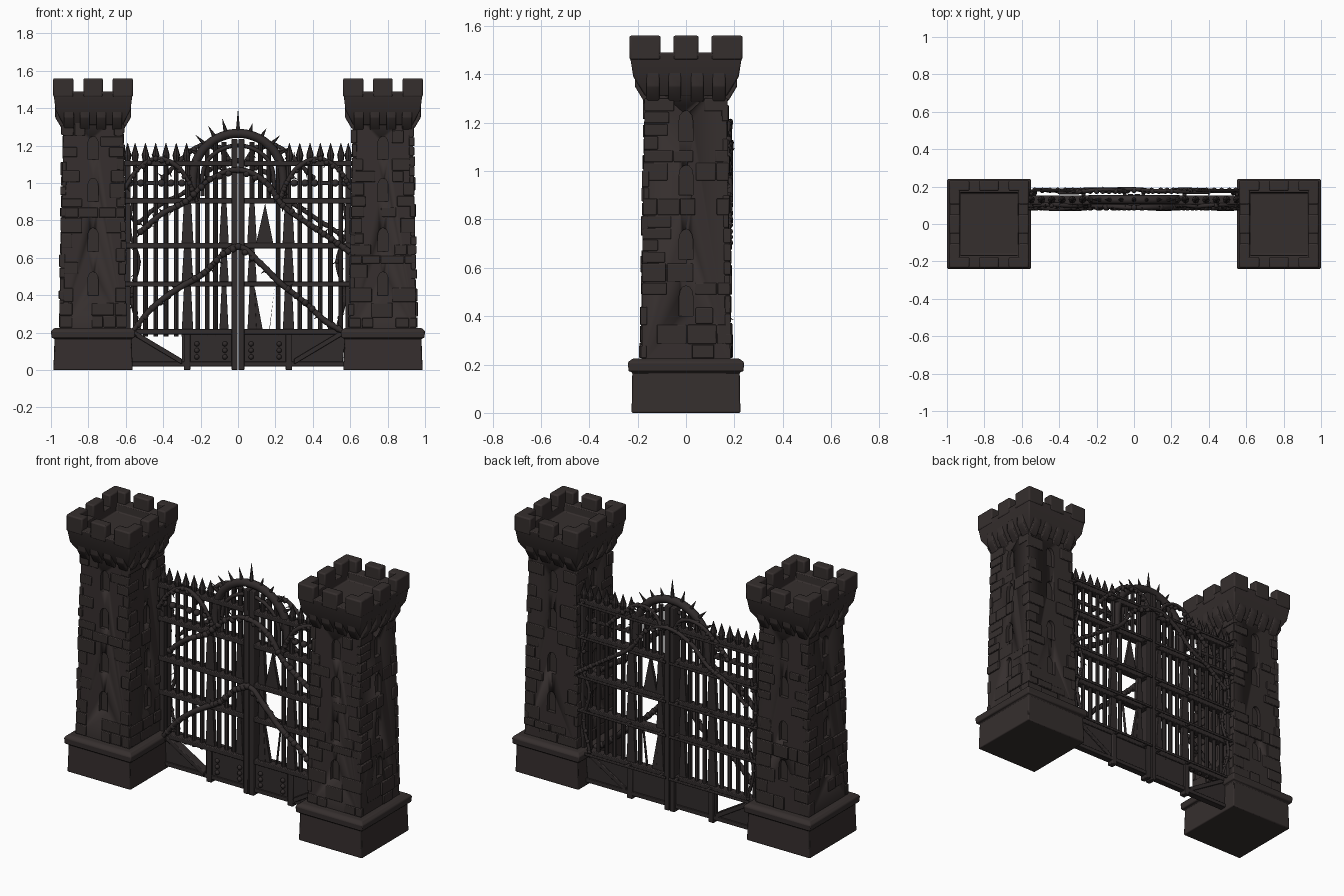
import bpy, bmesh, math, random
from mathutils import Matrix, Vector

if "Cube" in bpy.data.objects:
    bpy.data.objects.remove(bpy.data.objects["Cube"])
rng = random.Random(4)


def material(name, col):
    m = bpy.data.materials.new(name)
    m.use_nodes = True
    m.diffuse_color = (*col, 1)
    m.node_tree.nodes["Principled BSDF"].inputs["Base Color"].default_value = (*col, 1)
    return m


STONE = material("dark_stone", (0.036, 0.028, 0.027))
IRON = material("dark_iron", (0.031, 0.025, 0.025))


def activate(ob):
    bpy.ops.object.select_all(action='DESELECT')
    ob.select_set(True)
    bpy.context.view_layer.objects.active = ob


def finish(name, bm, mat, bevel=0.0, angle=35):
    bmesh.ops.recalc_face_normals(bm, faces=bm.faces)
    me = bpy.data.meshes.new(name)
    bm.to_mesh(me)
    bm.free()
    ob = bpy.data.objects.new(name, me)
    bpy.context.collection.objects.link(ob)
    me.materials.append(mat)
    activate(ob)
    bpy.ops.object.shade_smooth_by_angle(angle=math.radians(angle))
    if bevel:
        mod = ob.modifiers.new("soft_edges", 'BEVEL')
        mod.width, mod.segments = bevel, 2
    return ob


def box(bm, x0, x1, y0, y1, z0, z1, base=Matrix()):
    c = Vector((x0 + x1, y0 + y1, z0 + z1)) / 2
    size = Matrix.Diagonal((x1 - x0, y1 - y0, z1 - z0, 1))
    bmesh.ops.create_cube(bm, size=1, matrix=base @ Matrix.Translation(c) @ size)


def cone(bm, p, q, r1, r2, seg=8):
    p, q = Vector(p), Vector(q)
    rot = (q - p).to_track_quat('Z', 'Y').to_matrix().to_4x4()
    bmesh.ops.create_cone(bm, cap_ends=True, segments=seg, radius1=r1, radius2=r2,
                          depth=(q - p).length, matrix=Matrix.Translation((p + q) / 2) @ rot)


def ball(bm, p, r):
    bmesh.ops.create_icosphere(bm, subdivisions=2, radius=r, matrix=Matrix.Translation(p))


def prism(bm, pts, y0, y1, base=Matrix()):
    face = bm.faces.new([bm.verts.new(base @ Vector((x, y0, z))) for x, z in pts])
    new = bmesh.ops.extrude_face_region(bm, geom=[face])["geom"]
    move = base.to_3x3() @ Vector((0, y1 - y0, 0))
    bmesh.ops.translate(bm, verts=[v for v in new if isinstance(v, bmesh.types.BMVert)], vec=move)


def loft(bm, rings, cx):
    """Stack rectangular rings (z, half x, half y) and cap both ends."""
    loops = [[bm.verts.new((cx + i * hx, j * hy, z)) for i, j in
              ((-1, -1), (1, -1), (1, 1), (-1, 1))] for z, hx, hy in rings]
    for a, b in zip(loops, loops[1:]):
        for k in range(4):
            n = (k + 1) % 4
            bm.faces.new((a[k], a[n], b[n], b[k]))
    bm.faces.new(loops[0])
    bm.faces.new(loops[-1])


# ---- towers ----
SLITS = (0.40, 0.635, 0.90, 1.125)


def half(z, side):
    t = (z - 0.2) / 1.15
    hx, hy = 0.177 - 0.02 * t, 0.184 - 0.018 * t
    return (hx, hy) if side % 2 == 0 else (hy, hx)


def tower(side_name, cx):
    sides = [Matrix.Translation((cx, 0, 0)) @ Matrix.Rotation(k * math.pi / 2, 4, 'Z')
             for k in range(4)]
    # plinth with overhanging ledge
    bm = bmesh.new()
    loft(bm, [(0, .212, .225), (.168, .206, .222), (.172, .222, .238), (.21, .225, .24),
              (.225, .205, .22)], cx)
    finish(side_name + "_tower_base", bm, STONE, 0.006)
    # tapered shaft with arched slits cut into every side
    bm = bmesh.new()
    loft(bm, [(.2, *half(.2, 0)), (1.38, *half(1.38, 0))], cx)
    shaft = finish(side_name + "_tower_shaft", bm, STONE)
    bm = bmesh.new()
    for k, base in enumerate(sides):
        for z in SLITS:
            d = half(z + .06, k)[1]
            arch = [(-.028, z), (.028, z)] + [
                (.028 * math.cos(a * math.pi / 6), z + .085 + .04 * math.sin(a * math.pi / 6))
                for a in range(7)]
            prism(bm, arch, -d - .03, -d + .022, base)
    cutter = finish("slit_cutter", bm, STONE)
    cutter.hide_render = True
    activate(shaft)
    mod = shaft.modifiers.new("slits", 'BOOLEAN')
    mod.operation, mod.object = 'DIFFERENCE', cutter
    bpy.ops.object.modifier_apply(modifier=mod.name)
    bpy.data.objects.remove(cutter)
    # uneven raised stones in courses, kept clear of the slits
    bm = bmesh.new()
    for k, base in enumerate(sides):
        z = 0.225
        while z < 1.27:
            h = rng.uniform(.045, .085)
            w, d = half(z + h / 2, k)
            u = -w - .006
            while u < w - .02:
                e = u + rng.uniform(.06, .13)
                e = w + .006 if e > w - .03 else e
                near = u < .036 and e > -.036 and any(z < s + .135 and z + h > s - .01 for s in SLITS)
                if not near and rng.random() < .72:
                    out = rng.uniform(.002, .012)
                    box(bm, u + .002, e - .002, -d - out, -d + .02, z + .002, z + h - .002, base)
                u = e
            z += h
    finish(side_name + "_tower_stones", bm, STONE, 0.004)
    # flared crown with a sunken roof, corbels and battlements
    bm = bmesh.new()
    loft(bm, [(1.31, .158, .168), (1.39, .2, .218), (1.49, .213, .234), (1.49, .157, .168),
              (1.44, .155, .165)], cx)
    finish(side_name + "_tower_crown", bm, STONE, 0.006)
    bm = bmesh.new()
    for k, base in enumerate(sides):
        w, d = (.213, .234) if k % 2 == 0 else (.234, .213)
        for a, b in ((-w, -.105), (-.052, .052), (.105, w)):
            box(bm, a, b, -d, -d + .058, 1.46, 1.56, base)
    finish(side_name + "_tower_merlons", bm, STONE, 0.008)
    bm = bmesh.new()
    for k, base in enumerate(sides):
        w, d = half(1.32, k)
        turn = base @ Matrix.Rotation(math.pi / 2, 4, 'Z')
        for c in (-.82, -.28, .28, .82):
            c = -c * w
            prism(bm, [(-d + .02, 1.27), (-d - .012, 1.295), (-d - .045, 1.35), (-d - .045, 1.41),
                       (-d + .02, 1.41)], c - .026, c + .026, turn @ Matrix.Rotation(0, 4, 'Z'))
    # the corbel profile is drawn along local x, so one extra quarter turn covers all sides
    finish(side_name + "_tower_corbels", bm, STONE, 0.005)


tower("left", 0.775)
tower("right", -0.775)

# ---- gate leaves ----
Y = 0.13
bars, planks, rails, spears = (bmesh.new() for _ in range(4))
for s in (-1, 1):
    for x in (.12, .165, .215, .33, .385, .44, .495, .55):
        low = .9 if s > 0 and x < .2 else .18
        high = 1.13 if x > .25 else 1.03 + math.sqrt(.235 ** 2 - x * x)
        cone(bars, (s * x, Y, low), (s * x, Y, high), .0125, .0125)
    # spear points along the top rail
    for x in (.275, .33, .385, .44, .495, .55, .59):
        cone(spears, (s * x, Y, 1.09), (s * x, Y, 1.15), .01, .02)
        cone(spears, (s * x, Y, 1.15), (s * x, Y, 1.215), .02, .001)
    # wide ragged planks, stiles and feet
    for x, w in ((.075, .02), (.27, .026)):
        for z0, z1 in ((.18, .46), (.46, .67), (.67, .92)):
            prism(planks, [(s * x - w - .006, z0), (s * x + w + .006, z0), (s * x + w - .008, z1),
                           (s * x - w + .008, z1)], Y - .012, Y + .012)
        cone(bars, (s * x, Y, .9), (s * x, Y, 1.22 if x < .1 else 1.13), .014, .014)
    box(rails, *sorted((s * .003, s * .034)), Y - .03, Y + .03, 0, 1.235)
    box(rails, *sorted((s * .575, s * .605)), Y - .02, Y + .02, .03, 1.12)
    box(rails, *sorted((s * .255, s * .29)), Y - .022, Y + .022, 0, .21)
    # crossing rails with a thin strap behind
    for z in (.205, .46, .665, .905, 1.105):
        box(rails, *sorted((s * .004, s * .61)), Y - .026, Y + .022, z - .014, z + .014)
        box(rails, *sorted((s * .01, s * .6)), .174, .184, z - .008, z + .008)
        for x in (.05, .27, .58):
            box(rails, s * x - .01, s * x + .01, Y, .18, z - .008, z + .008)
    box(rails, *sorted((s * .25, s * .6)), Y - .008, Y + .008, .99, 1.01)
    for x in (.3, .358, .41, .52, .575):
        ball(rails, (s * x, Y - .012, 1.0), .02)
# broken spikes in the open part of the left leaf
prism(planks, [(.095, .67), (.19, .67), (.145, .89)], Y - .01, Y + .01)
for x in (.09, .195):
    prism(planks, [(x - .03, .2), (x + .045 * (1 if x < .1 else -.6), .2), (x, .44)], Y - .01, Y + .01)
finish("gate_bars", bars, IRON)
finish("gate_planks", planks, IRON, 0.003)
finish("gate_rails", rails, IRON, 0.004)
finish("gate_spears", spears, IRON)

# ---- lower kick plates with rivets ----
bm = bmesh.new()
prism(bm, [(.01, .035), (.56, .035), (.575, .2), (.01, .2)], Y - .012, Y + .012)
prism(bm, [(-.01, .035), (-.3, .035), (-.3, .2), (-.01, .2)], Y - .012, Y + .012)
prism(bm, [(-.3, .035), (-.56, .2), (-.585, .2), (-.585, .035)], Y - .012, Y + .012)
for s in (-1, 1):
    prism(bm, [(s * .3, .03), (s * .56, .185), (s * .56, .215), (s * .3, .06)], Y - .03, Y + .02)
    box(bm, *sorted((s * .01, s * .58)), Y - .02, Y + .02, .02, .045)
    for x in (.07, .22):
        for z in (.07, .105, .14):
            ball(bm, (s * x, Y - .014, z), .014)
finish("gate_kick_plates", bm, IRON, 0.003)

# ---- arch with radiating spikes ----
bm = bmesh.new()
for a in range(15, 166, 15):
    d = Vector((math.cos(math.radians(a)), 0, math.sin(math.radians(a))))
    p = Vector((0, Y, 1.03)) + d * .235
    cone(bm, p, p + d * (.125 if a == 90 else rng.uniform(.065, .09)), .015, .001, 6)
finish("arch_spikes", bm, IRON)


def vine(name, pts, y, r, thorns=True):
    cu = bpy.data.curves.new(name, 'CURVE')
    cu.dimensions, cu.bevel_depth, cu.bevel_resolution = '3D', r, 2
    cu.resolution_u, cu.use_fill_caps = 6, True
    sp = cu.splines.new('BEZIER')
    sp.bezier_points.add(len(pts) - 1)
    for bp, (x, z) in zip(sp.bezier_points, pts):
        bp.co = (x, y + (rng.uniform(-.008, .008) if thorns else 0), z)
        bp.radius = rng.uniform(.8, 1.2) if thorns else 1
        bp.handle_left_type = bp.handle_right_type = 'AUTO'
    ob = bpy.data.objects.new(name, cu)
    bpy.context.collection.objects.link(ob)
    cu.materials.append(IRON)
    activate(ob)
    bpy.ops.object.convert(target='MESH')
    bpy.ops.object.shade_smooth_by_angle(angle=math.radians(50))
    if thorns:
        bm = bmesh.new()
        for (x0, z0), (x1, z1) in zip(pts, pts[1:]):
            for t in (.0, .33, .66):
                p = Vector((x0 + (x1 - x0) * t, y, z0 + (z1 - z0) * t))
                ball(bm, p, r * 1.35)
                d = Vector((rng.uniform(-1, 1), rng.uniform(-.3, .3), rng.uniform(-1, 1))).normalized()
                cone(bm, p, p + d * .035, r * .6, .001, 5)
        finish(name + "_thorns", bm, IRON)


def ring(rx, rz):
    return [(-rx, .93)] + [(-rx * math.cos(t * math.pi / 8), 1.03 + rz * math.sin(t * math.pi / 8))
                           for t in range(9)] + [(rx, .93)]


vine("gate_arch", ring(.24, .235), Y, .024, False)
vine("inner_arch", ring(.19, .17), Y - .01, .011, False)

# ---- thorny vines in front and behind ----
upper = [(-.52, .74), (-.4, .84), (-.28, .9), (-.15, 1.02), (0, 1.07), (.14, 1.01), (.24, .88),
         (.38, .78), (.5, .7), (.6, .63)]
lower = [(-.57, .2), (-.46, .33), (-.33, .43), (-.18, .52), (-.08, .62), (0, .66), (.12, .57),
         (.22, .47), (.36, .36), (.47, .26), (.57, .2)]
vine("upper_vine", upper, .09, .014)
vine("lower_vine", lower, .09, .014)
vine("upper_vine_back", [(x * 1.02, z + .05) for x, z in upper], .18, .011)
for s, side in ((1, "left"), (-1, "right")):
    vine(side + "_shoulder_vine", [(s * x, z) for x, z in (
        (.6, .98), (.54, 1.07), (.44, 1.13), (.34, 1.1), (.26, 1.0), (.22, .9))], .1, .011)
    vine(side + "_top_vine", [(s * x, z) for x, z in (
        (.4, 1.03), (.3, 1.13), (.2, 1.2), (.1, 1.19), (.03, 1.1))], .175, .011)
    vine(side + "_edge_vine", [(s * x, z) for x, z in (
        (.53, .22), (.57, .4), (.53, .58), (.58, .75), (.55, .95))], .165, .009)
